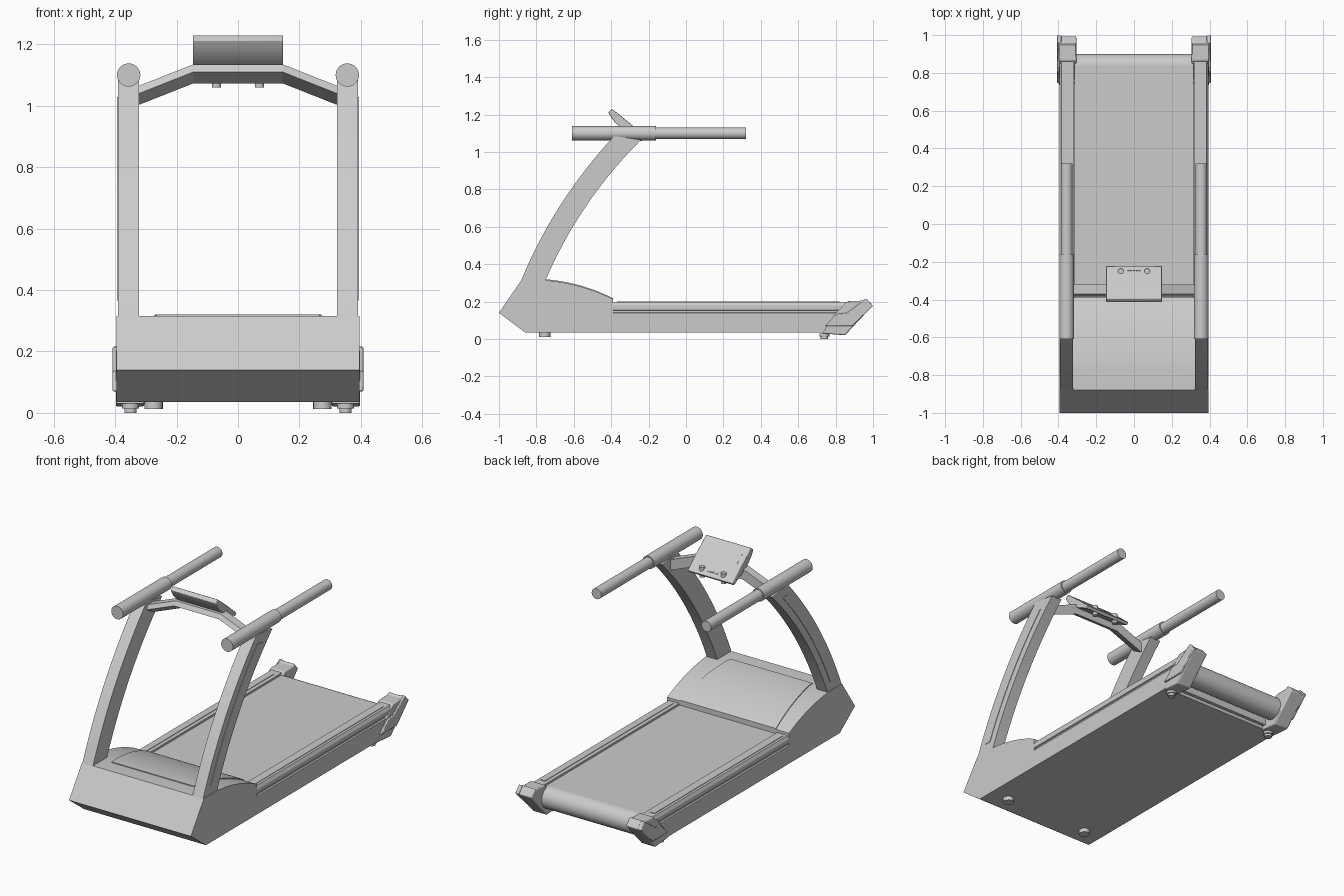
import bpy, bmesh, math
from mathutils import Vector

cube = bpy.data.objects.get("Cube")
if cube:
    bpy.data.objects.remove(cube, do_unlink=True)

grey = bpy.data.materials.new("plain grey")
grey.use_nodes = True
grey.diffuse_color = (0.6, 0.6, 0.6, 1)
grey.node_tree.nodes["Principled BSDF"].inputs["Base Color"].default_value = (0.6, 0.6, 0.6, 1)


def finish(name, bm, smooth=True, bevel=0):
    bmesh.ops.recalc_face_normals(bm, faces=bm.faces)
    mesh = bpy.data.meshes.new(name)
    bm.to_mesh(mesh)
    bm.free()
    mesh.materials.append(grey)
    ob = bpy.data.objects.new(name, mesh)
    bpy.context.collection.objects.link(ob)
    if bevel:
        mod = ob.modifiers.new("soft edges", "BEVEL")
        mod.width, mod.segments = bevel, 2
        mod.limit_method, mod.angle_limit = "ANGLE", math.radians(35)
    if smooth:
        bpy.ops.object.select_all(action="DESELECT")
        ob.select_set(True)
        bpy.context.view_layer.objects.active = ob
        bpy.ops.object.shade_smooth_by_angle(angle=math.radians(30))
    return ob


def loft(name, rings, **kw):
    """Join closed rings of equal length and cap both ends."""
    bm = bmesh.new()
    loops = [[bm.verts.new(p) for p in ring] for ring in rings]
    n = len(loops[0])
    for a, b in zip(loops, loops[1:]):
        for i in range(n):
            j = (i + 1) % n
            bm.faces.new((a[i], a[j], b[j], b[i]))
    bm.faces.new(loops[0])
    bm.faces.new(loops[-1])
    return finish(name, bm, **kw)


def slab(name, profile, x0, x1, **kw):
    """Extrude a side (y, z) profile across x."""
    return loft(name, [[(x, y, z) for y, z in profile] for x in (x0, x1)], **kw)


def box(name, x0, x1, y0, y1, z0, z1, **kw):
    return slab(name, [(y0, z0), (y1, z0), (y1, z1), (y0, z1)], x0, x1, **kw)


def rod(name, centre, radius, length, axis, sides=32):
    bm = bmesh.new()
    bmesh.ops.create_cone(bm, cap_ends=True, segments=sides, radius1=radius, radius2=radius, depth=length)
    turn = Vector((0, 0, 1)).rotation_difference(Vector(axis)).to_matrix()
    bmesh.ops.rotate(bm, verts=bm.verts, matrix=turn)
    bmesh.ops.translate(bm, verts=bm.verts, vec=centre)
    return finish(name, bm)


def curve(a, b, c, steps=14):
    """Quadratic arc from a to c, passing through b halfway."""
    a, b, c = Vector(a), Vector(b), Vector(c)
    h = 2 * b - (a + c) / 2
    return [tuple(a * (1 - t) ** 2 + h * 2 * t * (1 - t) + c * t * t for t in [i / steps])[0]
            for i in range(steps + 1)]


# Motor housing with a sloping nose and a curved hood
hood_arc = [tuple(p) for p in curve((-0.755, 0.315), (-0.565, 0.281), (-0.39, 0.213))]
slab("motor_housing", [(-0.86, 0.035), (-1, 0.14), (-0.88, 0.315)] + hood_arc + [(-0.39, 0.035)],
     -0.395, 0.395)

# Raised hood panel, wider towards the belt
panel_arc = [(-0.79, 0.315)] + hood_arc
rings = []
for y, z in panel_arc:
    w = 0.265 + 0.045 * (y + 0.79) / 0.4
    rings.append([(-w, y, z - 0.01), (w, y, z - 0.01), (w, y, z + 0.005), (-w, y, z + 0.005)])
loft("hood_panel", rings)

# Deck and running belt wrapped over the rear roller
box("deck_base", -0.33, 0.33, -0.4, 0.745, 0.035, 0.16, smooth=False)
box("running_belt", -0.315, 0.315, -0.4, 0.835, 0.165, 0.188, smooth=False)
rod("rear_roller", (0, 0.835, 0.123), 0.065, 0.63, (1, 0, 0), 48)
box("rear_cross_bar", -0.32, 0.32, 0.75, 0.77, 0.05, 0.09, smooth=False)

for side, s in (("left", 1), ("right", -1)):
    # Side rail with a groove along its outer face
    rail = [(0.318, 0.035), (0.395, 0.035), (0.395, 0.14), (0.387, 0.143), (0.387, 0.153),
            (0.395, 0.156), (0.395, 0.18), (0.385, 0.197), (0.318, 0.197)]
    loft(side + "_rail", [[(s * x, y, z) for x, z in rail] for y in (-0.4, 0.86)], smooth=False)
    box(side + "_rail_strip", s * 0.34, s * 0.37, -0.37, 0.82, 0.195, 0.2, smooth=False)

    # Rear end cap and its outer shell
    slab(side + "_end_cap", [(0.73, 0.03), (0.85, 0.02), (0.995, 0.175), (0.96, 0.215),
                             (0.945, 0.205), (0.866, 0.203), (0.8, 0.14)],
         s * 0.305, s * 0.398, bevel=0.006)
    slab(side + "_cap_shell", [(0.745, 0.07), (0.89, 0.07), (1, 0.178), (0.965, 0.217),
                               (0.86, 0.14), (0.81, 0.135)],
         s * 0.385, s * 0.408, bevel=0.004)

    # Curved upright column with a thin outer trim
    front = curve((-0.885, 0.305), (-0.672, 0.715), (-0.385, 1.085))
    back = curve((-0.755, 0.305), (-0.535, 0.71), (-0.24, 1.065))
    column = [tuple(p) for p in front + back[::-1]]
    slab(side + "_column", column, s * 0.323, s * 0.391)
    inner = [tuple(f.lerp(b, 0.35)) for f, b in zip(front, back)][1:-1]
    outer = [tuple(f.lerp(b, 0.65)) for f, b in zip(front, back)][1:-1]
    slab(side + "_column_trim", inner + outer[::-1], s * 0.388, s * 0.394)

    # Handrail: thick sleeve and slimmer grip
    rod(side + "_handrail_sleeve", (s * 0.356, -0.385, 1.1), 0.038, 0.45, (0, 1, 0))
    rod(side + "_handrail_grip", (s * 0.356, 0.08, 1.1), 0.031, 0.48, (0, 1, 0))

    # Feet
    rod(side + "_front_foot", (s * 0.275, -0.755, 0.026), 0.03, 0.028, (0, 0, 1), 24)
    rod(side + "_rear_foot", (s * 0.35, 0.74, 0.008), 0.02, 0.016, (0, 0, 1), 24)
    rod(side + "_rear_foot_collar", (s * 0.35, 0.74, 0.022), 0.027, 0.016, (0, 0, 1), 24)

    # Console knob post
    rod(side + "_console_knob", (s * 0.07, -0.25, 1.09), 0.015, 0.06, (0, 0, 1), 20)

# Bent cross bar between the columns
section = [(-0.385, -0.025), (-0.37, 0), (-0.32, 0), (-0.32, -0.062)]
loft("console_bar", [[(x, y, z + top) for y, z in section]
                     for x, top in ((-0.33, 1.062), (-0.145, 1.135), (0.145, 1.135), (0.33, 1.062))],
     smooth=False)

# Tilted console with a hollowed underside
under = [tuple(p) for p in curve((-0.415, 1.213), (-0.37, 1.15), (-0.3, 1.105), 8)]
slab("console", under + [(-0.235, 1.072), (-0.222, 1.085), (-0.29, 1.145), (-0.395, 1.23)],
     -0.147, 0.147, bevel=0.003)
slope = Vector((-0.105, 0.085)).normalized()
normal = Vector((-slope.y, -slope.x)) * -1
corner = Vector((-0.29, 1.145))
screen = [corner + slope * u + normal * v for u, v in
          ((0.015, -0.003), (0.12, -0.003), (0.12, 0.004), (0.015, 0.004))]
slab("console_screen", [tuple(p) for p in screen], -0.115, 0.115, smooth=False)
for i in range(5):
    rod("console_button", ((i - 2) * 0.015, -0.245, 1.106), 0.005, 0.008, (0, 0.66, 0.75), 12)
